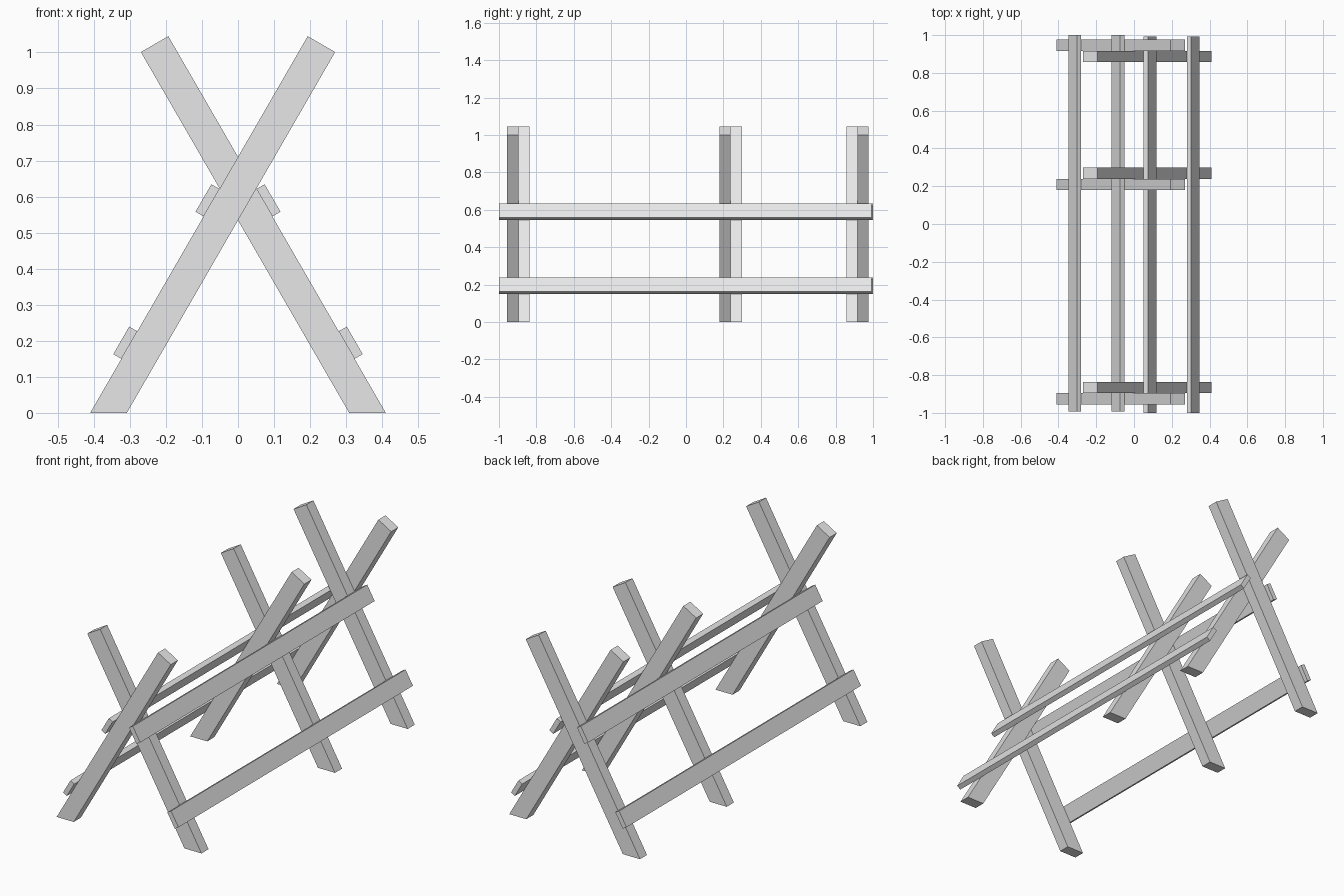
import bpy
import bmesh
from math import sin, cos, tan, radians

cube = bpy.data.objects.get("Cube")
if cube:
    bpy.data.objects.remove(cube, do_unlink=True)

# Single plain grey for all the timber
grey = bpy.data.materials.new("plain_grey")
grey.use_nodes = True
grey.diffuse_color = (0.8, 0.8, 0.8, 1)
grey.node_tree.nodes["Principled BSDF"].inputs["Base Color"].default_value = (0.8, 0.8, 0.8, 1)

LEAN = radians(60)      # leg angle above the ground
FOOT = 0.41             # outer edge of the foot
WIDTH = 0.088           # width of legs and rails
RAIL_THICK = 0.026


def extrude_profile(name, points, y0, y1):
    """Extrude an XZ outline from y0 to y1."""
    bm = bmesh.new()
    face = bm.faces.new([bm.verts.new((x, y0, z)) for x, z in points])
    result = bmesh.ops.extrude_face_region(bm, geom=[face])
    verts = [v for v in result["geom"] if isinstance(v, bmesh.types.BMVert)]
    bmesh.ops.translate(bm, verts=verts, vec=(0, y1 - y0, 0))
    bmesh.ops.recalc_face_normals(bm, faces=bm.faces[:])
    mesh = bpy.data.meshes.new(name)
    bm.to_mesh(mesh)
    bm.free()
    mesh.materials.append(grey)
    obj = bpy.data.objects.new(name, mesh)
    bpy.context.collection.objects.link(obj)
    return obj


def outer_x(z):
    """Outer face of a leg whose foot is on the +x side."""
    return FOOT - z / tan(LEAN)


# Leg outline: flat-cut foot, square-cut top
top = 1.045
inner_foot = FOOT - WIDTH / sin(LEAN)
leg = [(FOOT, 0), (outer_x(top), top),
       (outer_x(top) - WIDTH * sin(LEAN), top - WIDTH * cos(LEAN)),
       (inner_foot, 0)]


def rail_outline(z):
    """Board lying flat on the outer face of the legs."""
    z2 = z + WIDTH * sin(LEAN)
    dx, dz = RAIL_THICK * sin(LEAN), RAIL_THICK * cos(LEAN)
    return [(outer_x(z), z), (outer_x(z) + dx, z + dz),
            (outer_x(z2) + dx, z2 + dz), (outer_x(z2), z2)]


def mirrored(points):
    return [(-x, z) for x, z in points]


# Three crossed pairs: (name, seam between legs, side of the left-footed leg)
DEPTH = 0.06
for name, seam, side in (("front", -0.896, 1), ("middle", 0.239, 1), ("back", 0.917, -1)):
    extrude_profile(name + "_leg_left", leg, seam, seam + side * DEPTH)
    extrude_profile(name + "_leg_right", mirrored(leg), seam, seam - side * DEPTH)

# Long rails along both sides
for name, z in (("lower", 0.15), ("upper", 0.545)):
    outline = rail_outline(z)
    extrude_profile(name + "_rail_left", outline, -1, 0.993)
    extrude_profile(name + "_rail_right", mirrored(outline), -0.993, 1)
